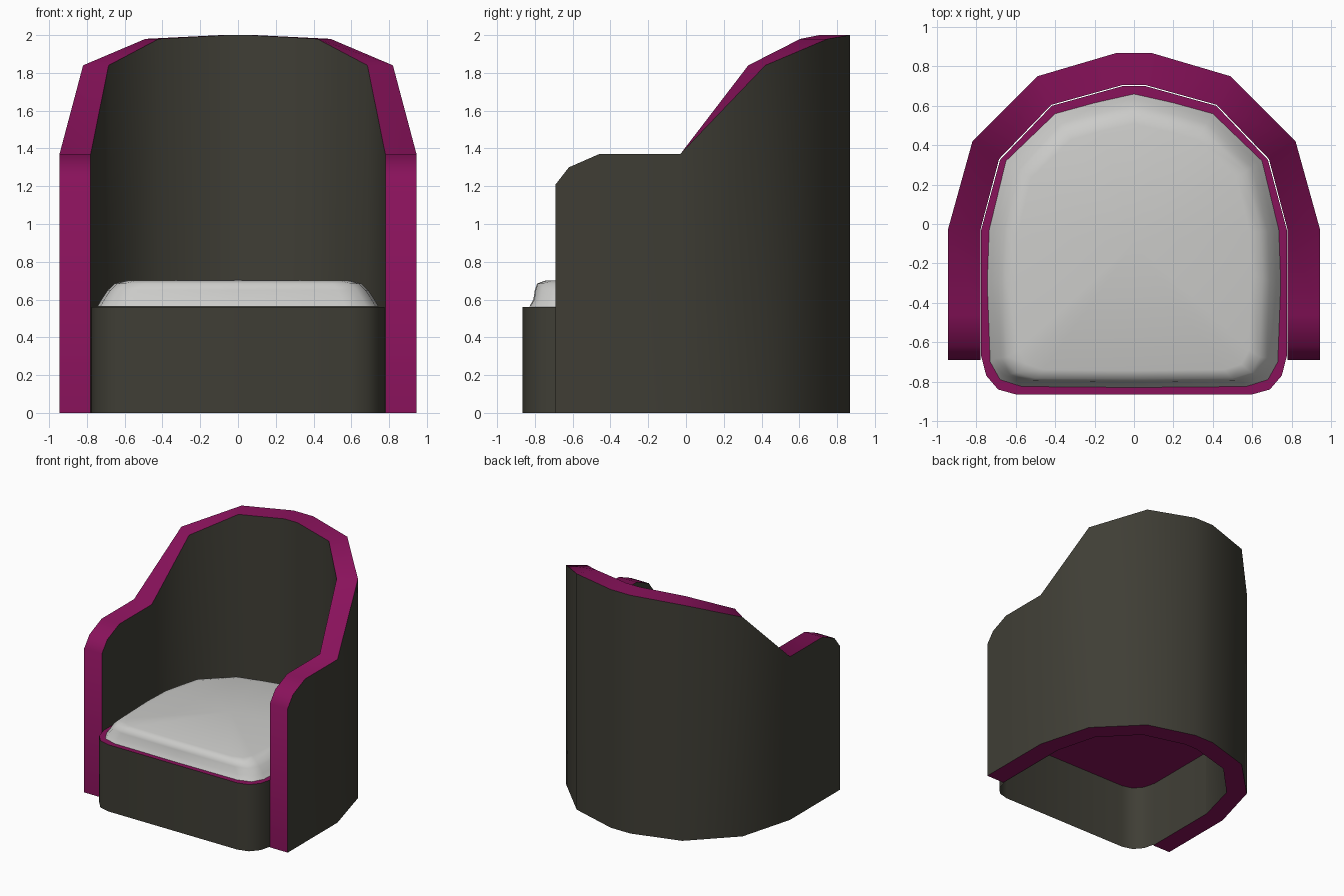
import bpy, bmesh, math

old = bpy.data.objects.get("Cube")
if old:
    bpy.data.objects.remove(old, do_unlink=True)


def material(name, rgb):
    m = bpy.data.materials.new(name)
    m.use_nodes = True
    m.diffuse_color = (*rgb, 1)
    bsdf = m.node_tree.nodes["Principled BSDF"]
    bsdf.inputs["Base Color"].default_value = (*rgb, 1)
    bsdf.inputs["Roughness"].default_value = 0.8
    return m


DARK = material("dark olive fabric", (0.05, 0.048, 0.036))
TRIM = material("magenta trim", (0.25, 0.006, 0.105))
PALE = material("pale cushion", (0.6, 0.6, 0.585))


def finish(bm, name, mats, angle, recalc=True):
    if recalc:
        bmesh.ops.recalc_face_normals(bm, faces=bm.faces[:])
    me = bpy.data.meshes.new(name)
    bm.to_mesh(me)
    bm.free()
    ob = bpy.data.objects.new(name, me)
    bpy.context.collection.objects.link(ob)
    for m in mats:
        me.materials.append(m)
    bpy.ops.object.select_all(action='DESELECT')
    bpy.context.view_layer.objects.active = ob
    ob.select_set(True)
    bpy.ops.object.shade_smooth_by_angle(angle=math.radians(angle))
    return ob


def mirrored(half):
    """Half outline on +x, continued in reverse order on -x."""
    return half + [(-p[0], *p[1:]) for p in reversed(half) if abs(p[0]) > 1e-4]


# Wrapped arms and back: outer x, y, inner x, y, top height
columns = mirrored([
    (0.945, -0.69, 0.78, -0.69, 1.21),
    (0.945, -0.62, 0.78, -0.62, 1.30),
    (0.945, -0.46, 0.78, -0.46, 1.37),
    (0.945, -0.03, 0.78, -0.03, 1.37),
    (0.82, 0.42, 0.685, 0.33, 1.84),
    (0.49, 0.75, 0.42, 0.605, 1.98),
    (0.09, 0.868, 0.06, 0.705, 2.0),
])
n = len(columns)
bm = bmesh.new()
rings = []
for i, c in enumerate(columns):
    sign = 1 if i < n // 2 else -1
    inner = c[2] if sign > 0 else -abs(c[2])
    rings.append([bm.verts.new(p) for p in (
        (c[0], c[1], 0), (c[0], c[1], c[4]),
        (inner, c[3], c[4]), (inner, c[3], 0))])
for a, b in zip(rings, rings[1:]):
    for k in range(4):
        j = (k + 1) % 4
        f = bm.faces.new((a[k], a[j], b[j], b[k]))
        f.material_index = k % 2      # top and bottom rims take the trim
for ring in (rings[0], rings[-1]):
    bm.faces.new(ring).material_index = 1
finish(bm, "arms_and_back", [DARK, TRIM], 50)

# Seat base, open underneath, with a trim coloured top
outline = mirrored([(0, -0.865), (0.60, -0.865), (0.69, -0.84), (0.75, -0.77),
                    (0.776, -0.67), (0.776, -0.03), (0.68, 0.325),
                    (0.417, 0.60), (0.058, 0.70)])
bm = bmesh.new()
low = [bm.verts.new((x, y, 0)) for x, y in outline]
high = [bm.verts.new((x, y, 0.56)) for x, y in outline]
for i in range(len(outline)):
    j = (i + 1) % len(outline)
    if max(outline[i][1], outline[j][1]) < 0:
        bm.faces.new((low[i], low[j], high[j], high[i]))
bm.faces.new(high).material_index = 1
bmesh.ops.delete(bm, geom=[v for v in bm.verts if not v.link_faces],
                 context='VERTS')
finish(bm, "seat_base", [DARK, TRIM], 50)

# Soft seat cushion, lofted from shrinking outlines
plan = mirrored([(0, -0.83), (0.57, -0.825), (0.68, -0.79), (0.73, -0.70),
                 (0.745, -0.30), (0.735, -0.03), (0.65, 0.32),
                 (0.40, 0.56), (0.20, 0.615), (0, 0.66)])
bm = bmesh.new()
loops = []
for s, front, z in ((1, 0, 0.562), (0.97, 0, 0.60), (0.925, 0.025, 0.65),
                    (0.875, 0.05, 0.685), (0.80, 0.06, 0.70)):
    loops.append([bm.verts.new((x * s, (y + 0.1) * s - 0.1
                                - (front if y < -0.6 else 0), z))
                  for x, y in plan])
for a, b in zip(loops, loops[1:]):
    for i in range(len(plan)):
        j = (i + 1) % len(plan)
        bm.faces.new((a[i], a[j], b[j], b[i]))
bm.faces.new(list(reversed(loops[0])))
centre = bm.verts.new((0, -0.1, 0.705))
for i in range(len(plan)):
    bm.faces.new((loops[-1][i], loops[-1][(i + 1) % len(plan)], centre))
finish(bm, "seat_cushion", [PALE], 60)
